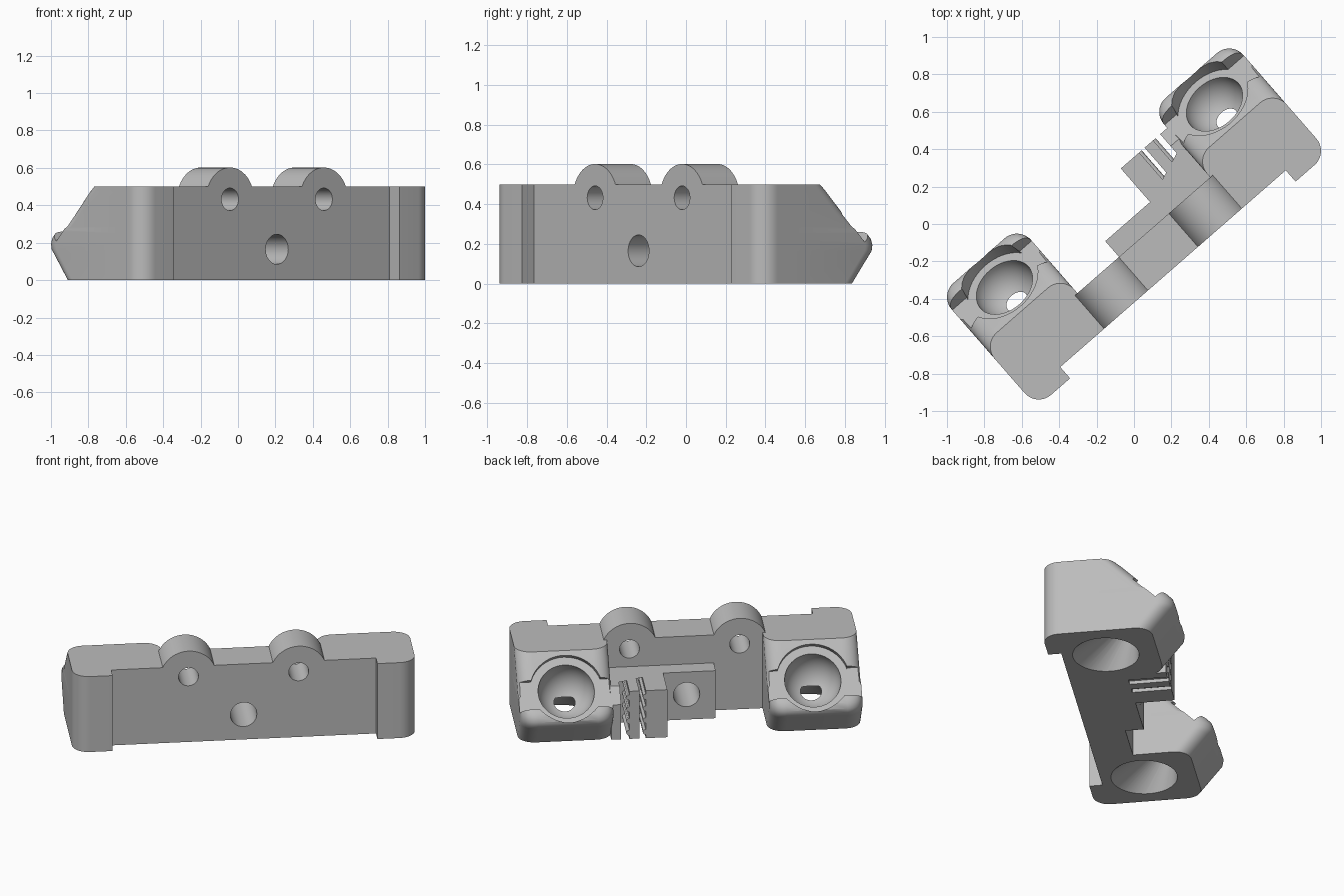
import bpy, bmesh, math
from mathutils import Matrix, Vector

cube = bpy.data.objects.get("Cube")
if cube:
    bpy.data.objects.remove(cube, do_unlink=True)

grey = bpy.data.materials.new("plain grey")
grey.use_nodes = True
colour = (0.5, 0.5, 0.5, 1)
grey.diffuse_color = colour
grey.node_tree.nodes["Principled BSDF"].inputs["Base Color"].default_value = colour

TURN = math.radians(41.1)   # the whole bracket sits diagonally
FRONT, BACK = -0.317, -0.08  # faces of the long bar
TOP = 0.5
END = 1.035


def finish(bm, name):
    bmesh.ops.recalc_face_normals(bm, faces=bm.faces)
    mesh = bpy.data.meshes.new(name)
    bm.to_mesh(mesh)
    bm.free()
    mesh.materials.append(grey)
    obj = bpy.data.objects.new(name, mesh)
    bpy.context.collection.objects.link(obj)
    return obj


def box(name, x, y, z, matrix=Matrix()):
    bm = bmesh.new()
    size = [b - a for a, b in (x, y, z)]
    mid = [(a + b) / 2 for a, b in (x, y, z)]
    bmesh.ops.create_cube(bm, size=1, matrix=matrix @ Matrix.Translation(mid) @ Matrix.Diagonal((*size, 1)))
    return finish(bm, name)


def cylinder(name, radius, length, matrix, top=None, sides=48):
    bm = bmesh.new()
    bmesh.ops.create_cone(bm, cap_ends=True, segments=sides, radius1=radius,
                          radius2=radius if top is None else top, depth=length, matrix=matrix)
    return finish(bm, name)


def along_y(x, y0, y1, z):
    return Matrix.Translation((x, (y0 + y1) / 2, z)) @ Matrix.Rotation(math.pi / 2, 4, 'X')


def loft(name, rings):
    # rings: list of (z, outline) with equal point counts
    bm = bmesh.new()
    loops = [[bm.verts.new((x, y, z)) for x, y in outline] for z, outline in rings]
    for low, high in zip(loops, loops[1:]):
        for i in range(len(low)):
            j = (i + 1) % len(low)
            bm.faces.new((low[i], low[j], high[j], high[i]))
    bm.faces.new(loops[0][::-1])
    bm.faces.new(loops[-1])
    return finish(bm, name)


def outline(x0, x1, y0, y1, radii):
    # counter-clockwise rectangle, one radius per corner from front-left
    points = []
    corners = ((x0, y0, 1, 1), (x1, y0, -1, 1), (x1, y1, -1, -1), (x0, y1, 1, -1))
    for k, ((x, y, sx, sy), r) in enumerate(zip(corners, radii)):
        if not r:
            points.append((x, y))
            continue
        for step in range(11):
            a = math.pi + (k + step / 10) * math.pi / 2
            points.append((x + sx * r + r * math.cos(a), y + sy * r + r * math.sin(a)))
    return points


def combine(target, tool, operation):
    mod = target.modifiers.new("combine", 'BOOLEAN')
    mod.operation = operation
    mod.solver = 'EXACT'
    mod.object = tool
    bpy.context.view_layer.objects.active = target
    bpy.ops.object.modifier_apply(modifier=mod.name)
    bpy.data.objects.remove(tool, do_unlink=True)


def add(tool):
    combine(body, tool, 'UNION')


def cut(tool):
    combine(body, tool, 'DIFFERENCE')


# Long bar with two round bosses
body = box("bracket_body", (-0.95, 0.95), (FRONT, BACK), (0, TOP))
for side in (-1, 1):
    add(cylinder("boss", 0.17, BACK - FRONT, along_y(side * 0.333, FRONT, BACK, 0.432), sides=64))

# Belt clamp behind the bar
add(box("clamp_base", (-0.176, 0.48), (BACK - 0.1, 0.032), (0, 0.315)))
add(box("clamp_wall", (0.142, 0.48), (0, 0.27), (0, 0.315)))
slots = ((0.272, 0.311), (0.371, 0.421))
for slot in slots:
    cut(box("slot", slot, (0.032, 0.5), (-0.1, 0.6)))

# Socket blocks: back edge of the outline by height, with a rounded lip
profile = ((0, 0.26), (0.14, 0.372), (0.165, 0.392), (0.195, 0.397), (0.225, 0.386), (0.25, 0.362),
           (0.27, 0.325), (0.285, 0.27), (0.37, 0.18), (0.47, 0.08), (TOP, 0.045))
for side in (-1, 1):
    centre = side * 0.753
    x0, x1 = centre - 0.282, centre + 0.282
    add(loft("socket_block", [(z, outline(x0, x1, -0.29, y, (0, 0, 0.1, 0.1))) for z, y in profile]))
    # Front end pad with a rounded outer corner
    inner, outer = sorted((side * 0.8, side * END))
    radii = (0.1, 0, 0, 0) if side < 0 else (0, 0.1, 0, 0)
    pad = outline(inner, outer, -0.397, -0.2, radii)
    add(loft("end_pad", [(0, pad), (TOP, pad)]))

# Sloping recess, bowl and drain opening in each block
for side in (-1, 1):
    x = side * 0.745
    slope = Matrix.Translation((x, 0.2, 0.3)) @ Matrix.Rotation(-math.pi / 4, 4, 'X')
    cut(box("recess", (-0.33, 0.33), (-0.07, 0.13), (0, 0.3), slope))
    cut(cylinder("ball_clearance", 0.22, 0.4, slope @ Matrix.Translation((0, 0, 0.2))))
    bm = bmesh.new()
    bmesh.ops.create_uvsphere(bm, u_segments=48, v_segments=24, radius=0.17, matrix=slope)
    cut(finish(bm, "bowl"))
    # Leaning cone from the wide underside opening to the small hole
    lean = Matrix.Identity(4)
    lean[1][2] = 0.7
    cone = Matrix.Translation((x, -0.055, 0)) @ lean @ Matrix.Translation((0, 0, 0.1))
    cut(cylinder("under_cone", 0.2, 0.2, cone, top=0.055))

# Screw holes through the bar
for x, z, r in ((-0.333, 0.432, 0.06), (0.333, 0.432, 0.06), (0, 0.165, 0.08)):
    cut(cylinder("screw_hole", r, 0.7, along_y(x, -0.5, 0.2, z)))

# Belt teeth inside the slots
parts = [body]
for low, high in slots:
    for i in range(4):
        parts.append(cylinder("belt_tooth", 0.018, 0.24, along_y(low, 0.03, 0.27, 0.04 + i * 0.078), sides=12))

# Turn into place and shade
bpy.ops.object.select_all(action='DESELECT')
for part in parts:
    part.data.transform(Matrix.Rotation(TURN, 4, 'Z'))
    part.select_set(True)
bpy.context.view_layer.objects.active = body
bpy.ops.object.shade_smooth_by_angle(angle=math.radians(30))
